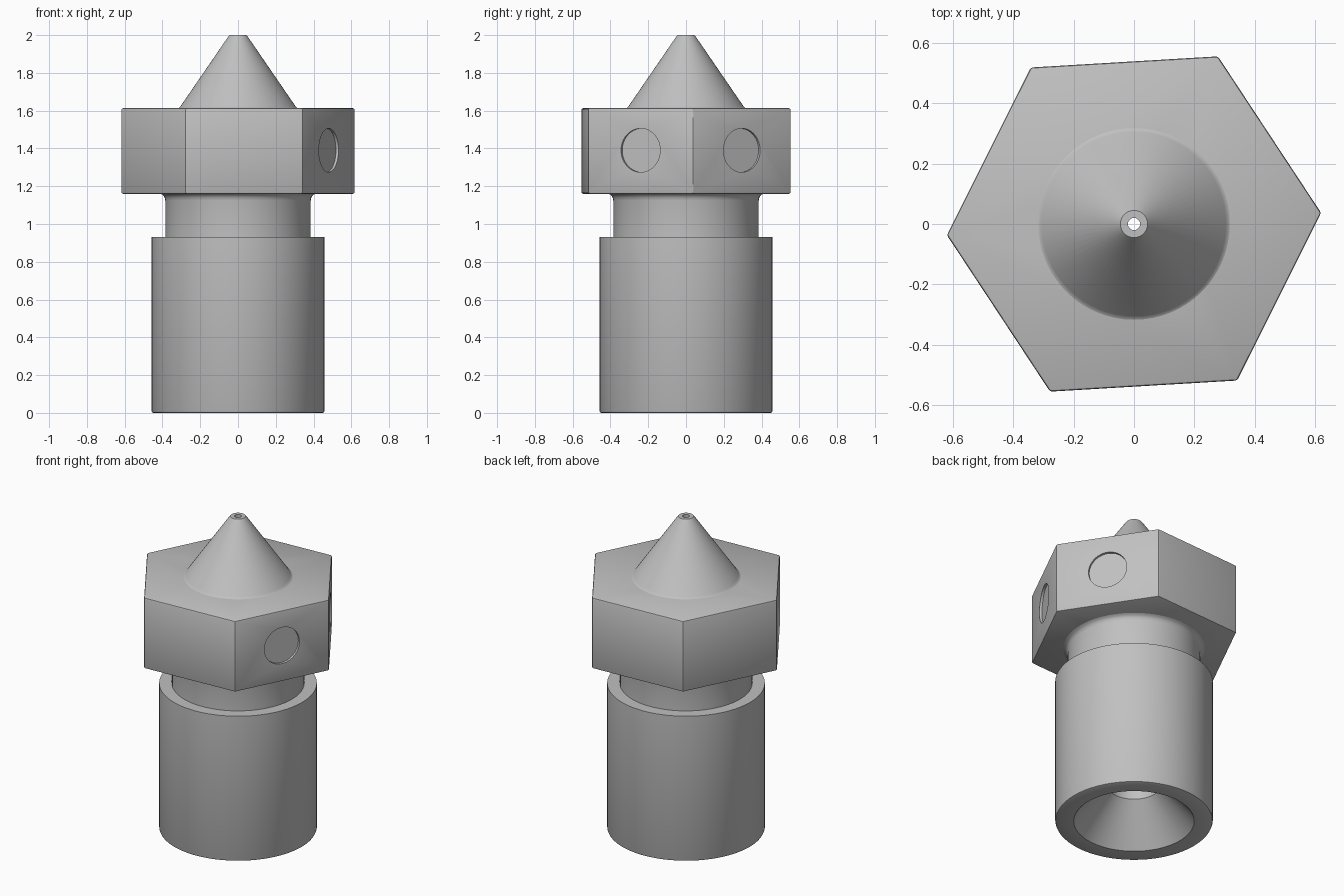
import bpy, bmesh, math
from mathutils import Matrix

if "Cube" in bpy.data.objects:
    bpy.data.objects.remove(bpy.data.objects["Cube"], do_unlink=True)

SEGMENTS = 64
BORE = 0.152          # radius of the central passage
ORIFICE = 0.02        # radius of the hole at the tip
HEX_TURN = math.radians(3.4)
HEX_RADIUS = 0.62
HEAD_BOTTOM, HEAD_TOP = 1.16, 1.613

metal = bpy.data.materials.new("grey metal")
metal.use_nodes = True
GREY = (0.53, 0.53, 0.53, 1)
metal.diffuse_color = GREY
metal.node_tree.nodes["Principled BSDF"].inputs["Base Color"].default_value = GREY


def add_object(name, bm):
    bmesh.ops.recalc_face_normals(bm, faces=bm.faces)
    mesh = bpy.data.meshes.new(name)
    bm.to_mesh(mesh)
    bm.free()
    mesh.materials.append(metal)
    obj = bpy.data.objects.new(name, mesh)
    bpy.context.collection.objects.link(obj)
    return obj


def lathe(name, profile):
    """Turn a closed (radius, height) outline around the z axis."""
    bm = bmesh.new()
    verts = [bm.verts.new((r, 0, z)) for r, z in profile]
    edges = [bm.edges.new((a, b)) for a, b in zip(verts, verts[1:] + verts[:1])]
    bmesh.ops.spin(bm, geom=verts + edges, cent=(0, 0, 0), axis=(0, 0, 1),
                   angle=math.tau, steps=SEGMENTS, use_duplicate=False)
    bmesh.ops.remove_doubles(bm, verts=bm.verts, dist=0.0005)
    return add_object(name, bm)


def cylinder(name, radius, depth, matrix, sides=SEGMENTS):
    bm = bmesh.new()
    bmesh.ops.create_cone(bm, cap_ends=True, segments=sides, radius1=radius,
                          radius2=radius, depth=depth, matrix=matrix)
    return add_object(name, bm)


def cut(target, tool):
    mod = target.modifiers.new("cut", "BOOLEAN")
    mod.operation, mod.solver, mod.object = "DIFFERENCE", "EXACT", tool
    bpy.context.view_layer.objects.active = target
    bpy.ops.object.modifier_apply(modifier=mod.name)
    bpy.data.objects.remove(tool, do_unlink=True)


# Shank with countersunk inlet, step and flared neck
shank = lathe("shank", [
    (0.35, 0), (0.449, 0), (0.455, 0.003), (0.458, 0.01), (0.458, 0.93),
    (0.385, 0.93), (0.385, 1.125), (0.389, 1.142), (0.398, 1.154), (0.415, 1.162),
    (BORE, 1.162), (BORE, 0.235)])

# Conical tip with small base fillet and narrowing passage
tip = lathe("tip", [
    (0.325, 1.61), (0.314, 1.614), (0.304, 1.624), (0.053, 1.99), (0.045, 2.0),
    (ORIFICE, 2.0), (ORIFICE, 1.83), (BORE, 1.75), (BORE, 1.61)])

# Hexagonal head with softened edges
bm = bmesh.new()
middle = (HEAD_BOTTOM + HEAD_TOP) / 2
bmesh.ops.create_cone(bm, cap_ends=True, segments=6, radius1=HEX_RADIUS,
                      radius2=HEX_RADIUS, depth=HEAD_TOP - HEAD_BOTTOM)
corner = max((v.co for v in bm.verts), key=lambda c: c.x + 0.001 * c.y)
turn = HEX_TURN - math.atan2(corner.y, corner.x)
bmesh.ops.transform(bm, verts=bm.verts, matrix=Matrix.Translation((0, 0, middle))
                    @ Matrix.Rotation(turn, 4, "Z"))
bmesh.ops.bevel(bm, geom=list(bm.edges), offset=0.008, segments=2,
                profile=0.5, affect="EDGES")
head = add_object("hex_head", bm)
cut(head, cylinder("bore_cutter", BORE, 1, Matrix.Translation((0, 0, middle))))

# Shallow round recesses on two neighbouring flats
apothem = HEX_RADIUS * math.cos(math.pi / 6)
for side in (-1, 1):
    place = (Matrix.Rotation(HEX_TURN + side * math.pi / 6, 4, "Z")
             @ Matrix.Translation((apothem + 0.085, 0, 1.39))
             @ Matrix.Rotation(math.pi / 2, 4, "Y"))
    cut(head, cylinder("recess_cutter", 0.116, 0.2, place, 48))

# Smooth round surfaces, crisp edges
bpy.ops.object.select_all(action="DESELECT")
for obj in (shank, tip, head):
    obj.select_set(True)
bpy.context.view_layer.objects.active = head
bpy.ops.object.shade_smooth_by_angle(angle=math.radians(30))
